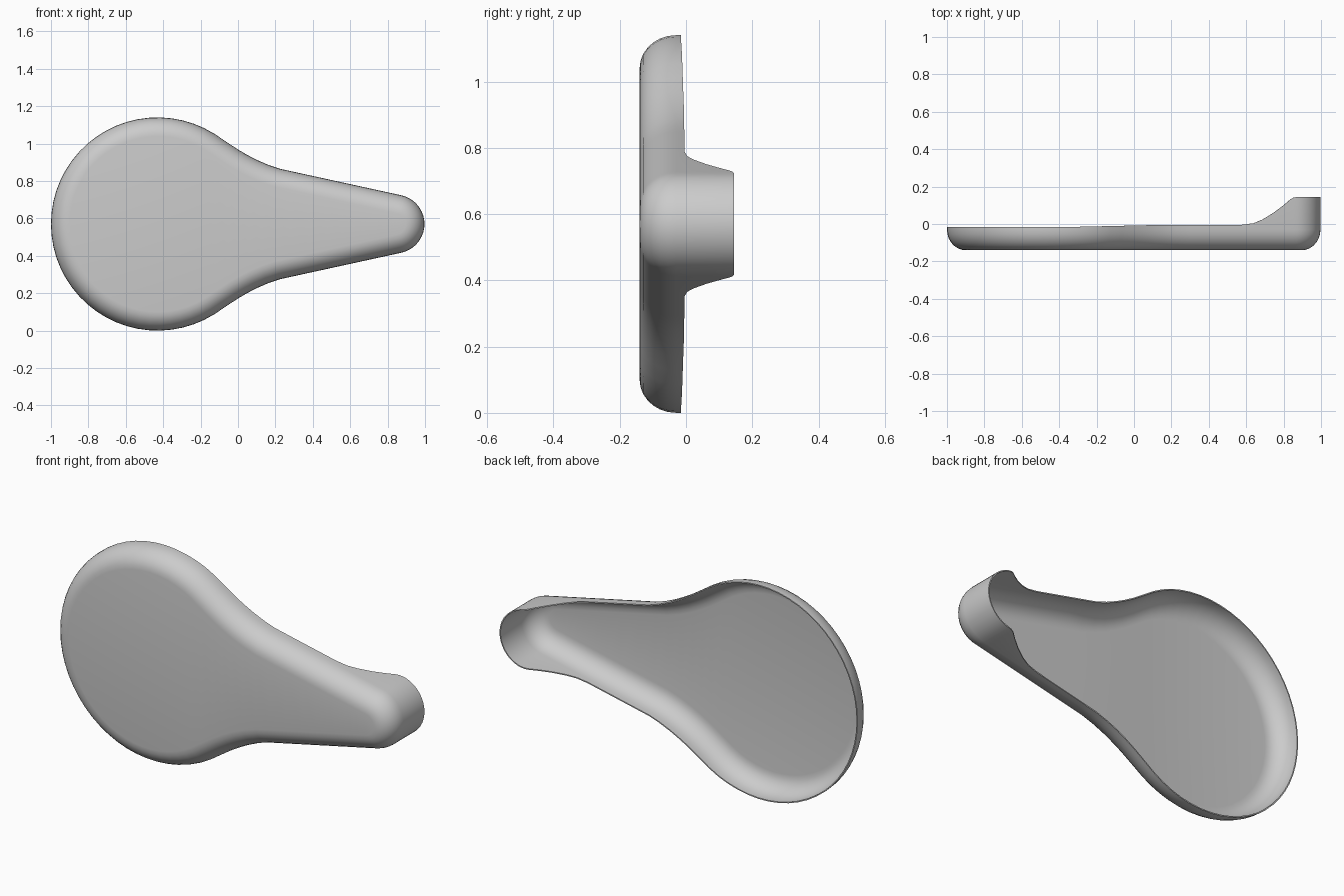
import bpy, bmesh
from math import sin, cos, radians, pi
from mathutils import Vector

if "Cube" in bpy.data.objects:
    bpy.data.objects.remove(bpy.data.objects["Cube"])

ZC = 0.57          # height of the symmetry axis
FRONT = -0.14      # y of the flat front face


def interp(table, x):
    """Smooth piecewise-linear lookup."""
    if x <= table[0][0]:
        return table[0][1]
    for (x0, y0), (x1, y1) in zip(table, table[1:]):
        if x <= x1:
            return y0 + (y1 - y0) * (x - x0) / (x1 - x0)
    return table[-1][1]


# Rim depth along the length: shallow bowl, then a raised lip at the narrow end
RIM = [(-0.3, -0.015), (0.1, -0.006), (0.58, -0.004), (0.64, 0.004), (0.69, 0.025),
       (0.75, 0.062), (0.80, 0.1), (0.835, 0.13), (0.86, 0.145)]

# Upper half of the outline: big round, concave neck, straight taper, small round
half = []
for i in range(21):
    a = radians(180 - 122 * i / 20)
    half.append((-0.43 + 0.57 * cos(a), 0.57 * sin(a)))
half += [(-0.065, 0.441), (0.0, 0.398), (0.05, 0.369), (0.1, 0.343), (0.16, 0.317), (0.225, 0.295)]
for x in (0.3, 0.4, 0.5, 0.58, 0.61, 0.64, 0.69, 0.72, 0.75, 0.8, 0.835, 0.852):
    half.append((x, 0.295 - 0.141 * (x - 0.225) / 0.646))
for i in range(11):
    a = radians(78 * (1 - i / 10))
    half.append((0.84 + 0.157 * cos(a), 0.157 * sin(a)))

# Closed loop by mirroring, with outward normals
loop = [Vector(p) for p in half] + [Vector((x, -z)) for x, z in half[-2:0:-1]]
n = len(loop)
normals = []
for i in range(n):
    t = (loop[(i + 1) % n] - loop[i - 1]).normalized()
    normals.append(Vector((-t.y, t.x)))

bm = bmesh.new()
rings = []
STEPS = 7
# Rounded front edge rings, then the rim ring
for s in range(STEPS + 2):
    ring = []
    for p, nr in zip(loop, normals):
        if s <= STEPS:
            a = pi / 2 * s / STEPS
            q = p - nr * 0.1 * (1 - sin(a))
            y = FRONT + 0.11 * (1 - cos(a))
        else:
            q, y = p, interp(RIM, p.x)
        ring.append(bm.verts.new((q.x, y, ZC + q.y)))
    rings.append(ring)
for r0, r1 in zip(rings, rings[1:]):
    for i in range(n):
        j = (i + 1) % n
        bm.faces.new((r0[i], r0[j], r1[j], r1[i]))

# Flat front face as strips between the mirrored halves
r, m = rings[0], len(half)
for i in range(m - 1):
    quad = [r[i], r[i + 1], r[-(i + 1)] if i + 1 < m - 1 else None, r[-i] if i else None]
    bm.faces.new([v for v in quad if v])
bmesh.ops.recalc_face_normals(bm, faces=bm.faces)
bm.faces.ensure_lookup_table()
front = min(bm.faces, key=lambda f: f.calc_center_median().y)
if front.normal.y > 0:
    bmesh.ops.reverse_faces(bm, faces=bm.faces)

mesh = bpy.data.meshes.new("spoon_shell")
bm.to_mesh(mesh)
bm.free()
shell = bpy.data.objects.new("spoon_shell", mesh)
bpy.context.collection.objects.link(shell)

# Thin wall
solid = shell.modifiers.new("thickness", "SOLIDIFY")
solid.thickness = 0.006
solid.offset = -1

bpy.context.view_layer.objects.active = shell
shell.select_set(True)
bpy.ops.object.modifier_apply(modifier="thickness")
bpy.ops.object.shade_smooth_by_angle(angle=radians(40))
